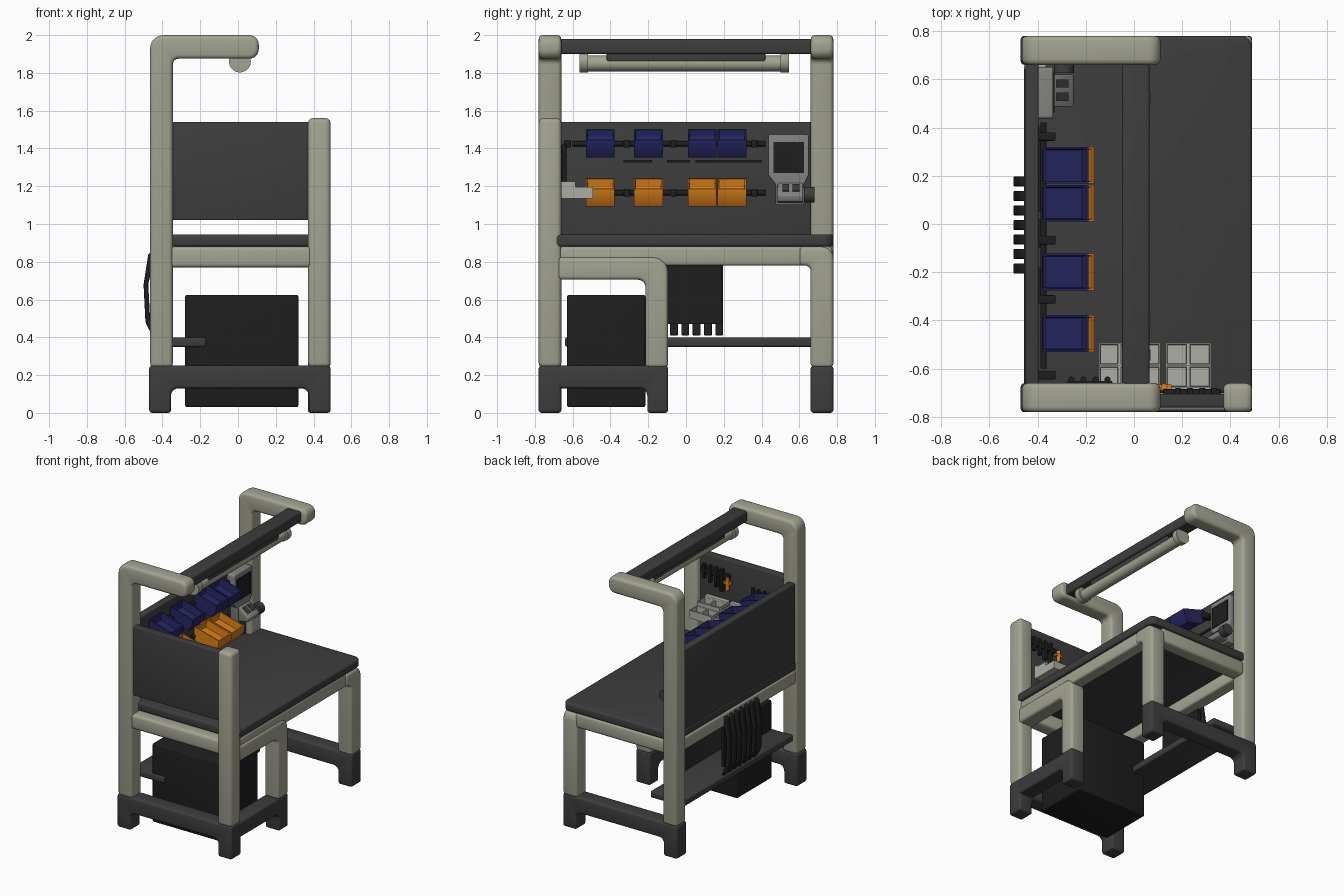
import bpy, bmesh, math
from mathutils import Vector

if "Cube" in bpy.data.objects:
    bpy.data.objects.remove(bpy.data.objects["Cube"])


def material(name, r, g, b):
    m = bpy.data.materials.new(name)
    m.diffuse_color = (r, g, b, 1)
    m.use_nodes = True
    m.node_tree.nodes["Principled BSDF"].inputs["Base Color"].default_value = m.diffuse_color
    return m


CREAM = material("frame cream", 0.37, 0.37, 0.29)
DARK = material("dark grey", 0.047, 0.047, 0.047)
BLACK = material("black", 0.013, 0.013, 0.013)
GREY = material("device grey", 0.23, 0.23, 0.22)
PALE = material("tray grey", 0.42, 0.42, 0.38)
BLUE = material("bin blue", 0.02, 0.02, 0.13)
ORANGE = material("bin orange", 0.72, 0.22, 0.01)
PLANES = {"xz": lambda u, v, w: (u, w, v),
          "yz": lambda u, v, w: (w, u, v),
          "xy": lambda u, v, w: (u, v, w)}


def rounded(pts):
    """Outline of (u, v[, radius]) points with arcs at the corners that have a radius."""
    out = []
    for i, p in enumerate(pts):
        c = Vector(p[:2])
        if len(p) < 3:
            out.append(c)
            continue
        a = (Vector(pts[i - 1][:2]) - c).normalized()
        b = (Vector(pts[(i + 1) % len(pts)][:2]) - c).normalized()
        half = a.angle(b) / 2
        centre = c + (a + b).normalized() * p[2] / math.sin(half)
        s = c + a * p[2] / math.tan(half) - centre
        e = c + b * p[2] / math.tan(half) - centre
        ang = s.angle_signed(e)
        for k in range(7):
            t = -ang * k / 6
            out.append(centre + Vector((s.x * math.cos(t) - s.y * math.sin(t),
                                        s.x * math.sin(t) + s.y * math.cos(t))))
    return out


def finish(name, bm, mat):
    bmesh.ops.recalc_face_normals(bm, faces=bm.faces)
    me = bpy.data.meshes.new(name)
    bm.to_mesh(me)
    bm.free()
    me.materials.append(mat)
    me.shade_smooth()
    me.set_sharp_from_angle(angle=math.radians(48))
    ob = bpy.data.objects.new(name, me)
    bpy.context.collection.objects.link(ob)
    return ob


def prism(name, plane, pts, lo, hi, mat, bevel=0.0, hollow=0.0, wall=0.01):
    """Extruded outline with soft edges; hollow sinks the top face to make a container."""
    bm = bmesh.new()
    f = PLANES[plane]
    outline = rounded(pts)
    a = [bm.verts.new(f(p.x, p.y, lo)) for p in outline]
    b = [bm.verts.new(f(p.x, p.y, hi)) for p in outline]
    bm.faces.new(a)
    bm.faces.new(b)
    for i in range(len(a)):
        j = (i + 1) % len(a)
        bm.faces.new((a[i], a[j], b[j], b[i]))
    bmesh.ops.recalc_face_normals(bm, faces=bm.faces)
    if bevel:
        edges = [e for e in bm.edges if e.calc_face_angle(0) > 0.6]
        bmesh.ops.bevel(bm, geom=edges, offset=bevel, segments=3, profile=0.5,
                        affect='EDGES', clamp_overlap=False)
    if hollow:
        bm.normal_update()
        top = max(bm.faces, key=lambda q: q.normal.z * q.calc_area())
        bmesh.ops.inset_individual(bm, faces=[top], thickness=wall, depth=0)
        bmesh.ops.inset_individual(bm, faces=[top], thickness=wall * 0.4, depth=-hollow)
    return finish(name, bm, mat)


def box(name, x0, x1, y0, y1, z0, z1, mat, bevel=0.0, **kw):
    return prism(name, "xy", [(x0, y0), (x1, y0), (x1, y1), (x0, y1)], z0, z1, mat, bevel, **kw)


def tube(name, a, b, r, mat, sides=20):
    a, b = Vector(a), Vector(b)
    bm = bmesh.new()
    bmesh.ops.create_cone(bm, cap_ends=True, segments=sides, radius1=r, radius2=r,
                          depth=(b - a).length)
    bm.transform(Vector((0, 0, 1)).rotation_difference(b - a).to_matrix().to_4x4())
    bmesh.ops.translate(bm, verts=bm.verts, vec=(a + b) / 2)
    return finish(name, bm, mat)


# Side frames: dark arched feet, tall posts with overhead arms, table beams
for side, y0, y1 in (("front", -0.78, -0.66), ("back", 0.66, 0.78)):
    prism(side + "_foot_frame", "xz",
          [(-.47, 0), (-.355, 0), (-.355, .13, .04), (.375, .13, .04), (.375, 0), (.49, 0),
           (.49, .25), (-.47, .25)], y0, y1, DARK, .015)
    prism(side + "_tall_post", "xz",
          [(-.465, .24), (-.345, .24), (-.345, 1.875, .03), (.11, 1.875, .05), (.11, 2, .05),
           (-.465, 2, .07)], y0, y1, CREAM, .022)
    box(side + "_cross_beam", -.36, .39, y0 + .005, y1 - .005, .77, .88, CREAM, .02)
box("front_right_post", .37, .49, -.78, -.66, .24, 1.56, CREAM, .025)
prism("back_right_leg", "yz", [(.66, .24), (.78, .24), (.78, .88, .06), (.60, .88), (.60, .78),
                               (.66, .78, .03)], .37, .49, CREAM, .02)
for side, x0 in (("left", -.455), ("right", .38)):
    box(side + "_long_beam", x0, x0 + .1, -.67, .67, .78, .88, CREAM, .015)

# Extra leg bay beside the cabinet
prism("bay_leg", "yz", [(-.68, .705), (-.215, .705, .04), (-.215, .24), (-.095, .24),
                        (-.095, .825, .08), (-.68, .825)], .37, .49, CREAM, .02)
prism("bay_foot", "yz", [(-.70, .13), (-.205, .13, .04), (-.205, 0), (-.095, 0), (-.095, .25),
                         (-.70, .25)], .37, .49, DARK, .015)

# Table top and upright panels
prism("table_top", "xy", [(-.455, -.70), (.49, -.70), (.49, .78, .05), (-.36, .78), (-.36, .65),
                          (-.455, .65)], .88, .945, DARK, .015)
box("back_panel", -.45, -.395, -.67, .67, .885, 1.54, DARK, .008)
box("front_side_panel", -.35, .38, -.76, -.705, 1.02, 1.54, DARK, .006)

# Overhead rail and lamp
box("overhead_rail", -.05, .065, -.67, .67, 1.90, 1.98, DARK, .012)
box("lamp_mount", -.03, .05, -.42, .42, 1.86, 1.905, DARK, .006)
tube("lamp_tube", (.01, -.54, 1.85), (.01, .52, 1.85), .042, CREAM)
for y in (-.565, .5):
    tube("lamp_end_cap", (.01, y, 1.86), (.01, y + .045, 1.86), .058, CREAM)
    box("lamp_bracket", -.03, .05, y, y + .045, 1.86, 1.91, CREAM)

# Parts bins on two rails
for z, col, tint, reach in ((1.36, "blue", BLUE, 0), (1.10, "orange", ORANGE, .022)):
    for y in (-.53, -.275, .01, .167):
        prism(col + "_bin", "xz",
              [(-.375, z + .14), (-.375, z + .05), (-.34, z + .015), (-.23 + reach, z - .008),
               (-.195 + reach, z + .04), (-.188 + reach, z + .085)],
              y, y + .152, tint, hollow=.055, wall=.012)
    tube("bin_rail", (-.375, -.6, z + .065), (-.375, .42, z + .065), .014, BLACK, 10)
    for y in (-.645, -.33, -.085, .345):
        box("rail_hook", -.40, -.325, y, y + .035, z + .045, z + .085, BLACK, .006)
for y0, y1 in ((-.33, -.18), (-.10, .02), (.05, .40)):
    box("panel_slot_bar", -.40, -.385, y0, y1, 1.325, 1.34, BLACK)

# Control terminal
prism("terminal_body", "yz", [(.435, 1.475, .015), (.65, 1.475, .015), (.65, 1.26, .02),
                              (.625, 1.21), (.625, 1.10), (.475, 1.10), (.475, 1.21),
                              (.435, 1.26, .02)], -.40, -.335, GREY, .006)
box("terminal_screen", -.337, -.329, .462, .625, 1.27, 1.435, BLACK)
prism("terminal_shelf", "xz", [(-.34, 1.22), (-.34, 1.11), (-.26, 1.12), (-.25, 1.15)],
      .485, .62, GREY, .006)
for y in (.51, .565):
    prism("terminal_key", "xz", [(-.322, 1.207), (-.275, 1.173), (-.272, 1.178), (-.319, 1.212)],
          y, y + .035, DARK)
tube("terminal_knob", (-.29, .625, 1.155), (-.29, .68, 1.155), .042, DARK)

# Compartment trays on the side panel
for x0, cols, w in ((-.145, 3, .085), (.13, 2, .095)):
    box("tray_back", x0, x0 + cols * w, -.71, -.675, 1.14, 1.24, PALE, .005)
    for i in range(cols):
        for j, (y0, z1) in enumerate(((-.68, 1.225), (-.587, 1.195))):
            box("tray_cell", x0 + i * w, x0 + (i + 1) * w, y0, y0 + .094, 1.135, z1, PALE,
                hollow=.04, wall=.009)

# Hand tools hanging on the side panel
box("tool_rack", -.28, -.09, -.71, -.65, 1.34, 1.37, BLACK, .005)
for i in range(4):
    x = -.26 + i * .05
    tube("hanging_tool", (x, -.645, 1.22), (x, -.645, 1.42), .013, BLACK, 10)
box("tool_holder", .12, .36, -.71, -.685, 1.40, 1.44, BLACK, .004)
for i in range(4):
    x = .17 + i * .05
    box("holder_clip", x, x + .025, -.71, -.68, 1.30 + .02 * i, 1.47, BLACK, .004)
tube("orange_tool_handle", (.125, -.675, 1.33), (.125, -.675, 1.42), .014, ORANGE, 12)
box("orange_tool_guard", .095, .155, -.69, -.665, 1.375, 1.392, ORANGE)

# Cabinet under the table, cable tray and cables
box("cabinet", -.28, .32, -.63, -.215, .03, .625, BLACK, .012)
box("cable_tray", -.45, -.17, -.64, .67, .35, .40, DARK, .01)
box("cable_backing", -.45, -.43, -.20, .19, .47, .80, BLACK)
for y in (-.205, -.145, -.085, -.025, .035, .095, .155):
    prism("cable", "xz", [(-.45, .86), (-.475, .84, .01), (-.5, .68, .1), (-.49, .48, .06),
                          (-.455, .41), (-.435, .41), (-.465, .49, .04), (-.475, .68, .1),
                          (-.45, .80)], y, y + .042, BLACK, .006)
